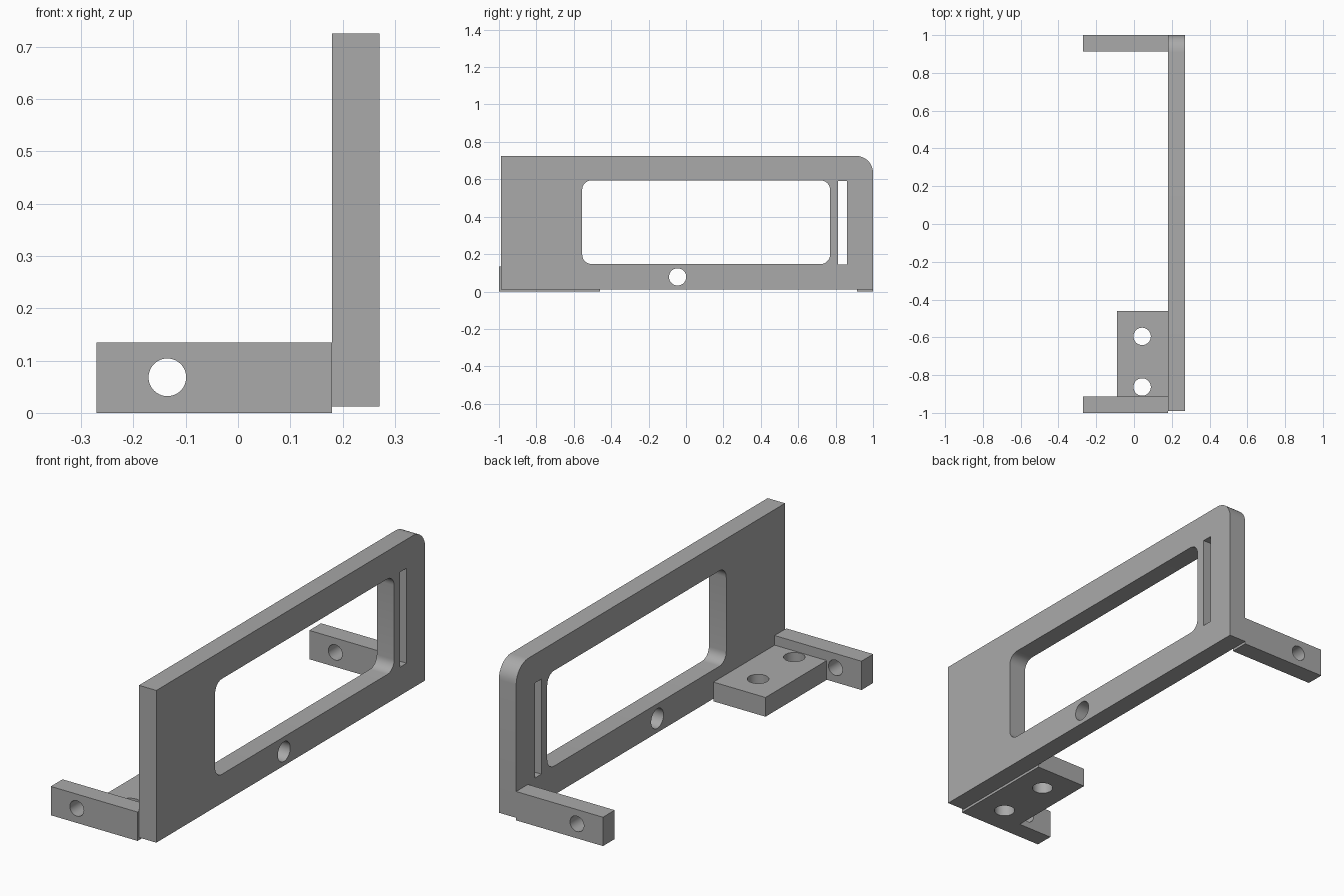
import bpy, bmesh, math
from mathutils import Matrix, Vector

cube = bpy.data.objects.get("Cube")
if cube:
    bpy.data.objects.remove(cube, do_unlink=True)

grey = bpy.data.materials.new("plain_grey")
grey.use_nodes = True
GREY = (0.40, 0.40, 0.40, 1)
grey.diffuse_color = GREY
grey.node_tree.nodes["Principled BSDF"].inputs["Base Color"].default_value = GREY


def circle(u, v, r, n=40):
    return [(u + r * math.cos(2 * math.pi * i / n), v + r * math.sin(2 * math.pi * i / n))
            for i in range(n)]


def rect(u0, u1, v0, v1, radii=(0, 0, 0, 0), n=8):
    """Rectangle outline; radii run top right, top left, bottom left, bottom right."""
    pts = []
    signs = [(1, 1), (-1, 1), (-1, -1), (1, -1)]
    for k, ((su, sv), r) in enumerate(zip(signs, radii)):
        cu = (u1 if su > 0 else u0) - su * r
        cv = (v1 if sv > 0 else v0) - sv * r
        for i in range(n + 1 if r else 1):
            a = math.pi / 2 * (k + i / n)
            pts.append((cu + r * math.cos(a), cv + r * math.sin(a)))
    return pts


def plate(name, loops, u_axis, v_axis, start, end):
    """Extrude an outline with holes between two depths along u x v."""
    curve = bpy.data.curves.new(name, "CURVE")
    curve.dimensions = "2D"
    curve.fill_mode = "BOTH"
    curve.extrude = (end - start) / 2
    for loop in loops:
        spline = curve.splines.new("POLY")
        spline.points.add(len(loop) - 1)
        for point, (u, v) in zip(spline.points, loop):
            point.co = (u, v, 0, 1)
        spline.use_cyclic_u = True
    obj = bpy.data.objects.new(name, curve)
    bpy.context.collection.objects.link(obj)
    bpy.ops.object.select_all(action="DESELECT")
    obj.select_set(True)
    bpy.context.view_layer.objects.active = obj
    bpy.ops.object.convert(target="MESH")
    obj = bpy.context.object

    # Place the profile in its plane, weld the caps and tidy the normals
    u, v = Vector(u_axis), Vector(v_axis)
    n = u.cross(v)
    frame = Matrix((u, v, n)).transposed().to_4x4()
    frame.translation = n * (start + end) / 2
    bm = bmesh.new()
    bm.from_mesh(obj.data)
    bm.transform(frame)
    bmesh.ops.remove_doubles(bm, verts=bm.verts, dist=0.0002)
    bmesh.ops.recalc_face_normals(bm, faces=bm.faces)
    bm.to_mesh(obj.data)
    bm.free()
    obj.data.materials.clear()
    obj.data.materials.append(grey)
    bpy.ops.object.shade_smooth_by_angle(angle=math.radians(30))
    return obj


X, Y, Z = (1, 0, 0), (0, 1, 0), (0, 0, 1)

# Upright panel with window, slot and cable hole
plate("side_panel", [
    rect(-0.99, 1.0, 0.012, 0.725, (0.09, 0, 0, 0)),
    rect(-0.555, 0.77, 0.147, 0.594, (0.05,) * 4),
    rect(0.813, 0.862, 0.145, 0.59),
    circle(-0.045, 0.078, 0.046),
], Y, Z, 0.18, 0.27)

# Drilled arms at both ends (depth runs along -y)
for name, start in (("front_arm", 0.913), ("back_arm", -1.0)):
    plate(name, [rect(-0.27, 0.18, 0, 0.135), circle(-0.135, 0.068, 0.036)],
          X, Z, start, start + 0.087)

# Mounting foot with two screw holes
plate("mounting_foot", [
    rect(-0.09, 0.18, -0.913, -0.46),
    circle(0.043, -0.595, 0.046),
    circle(0.043, -0.863, 0.046),
], X, Y, 0, 0.09)
